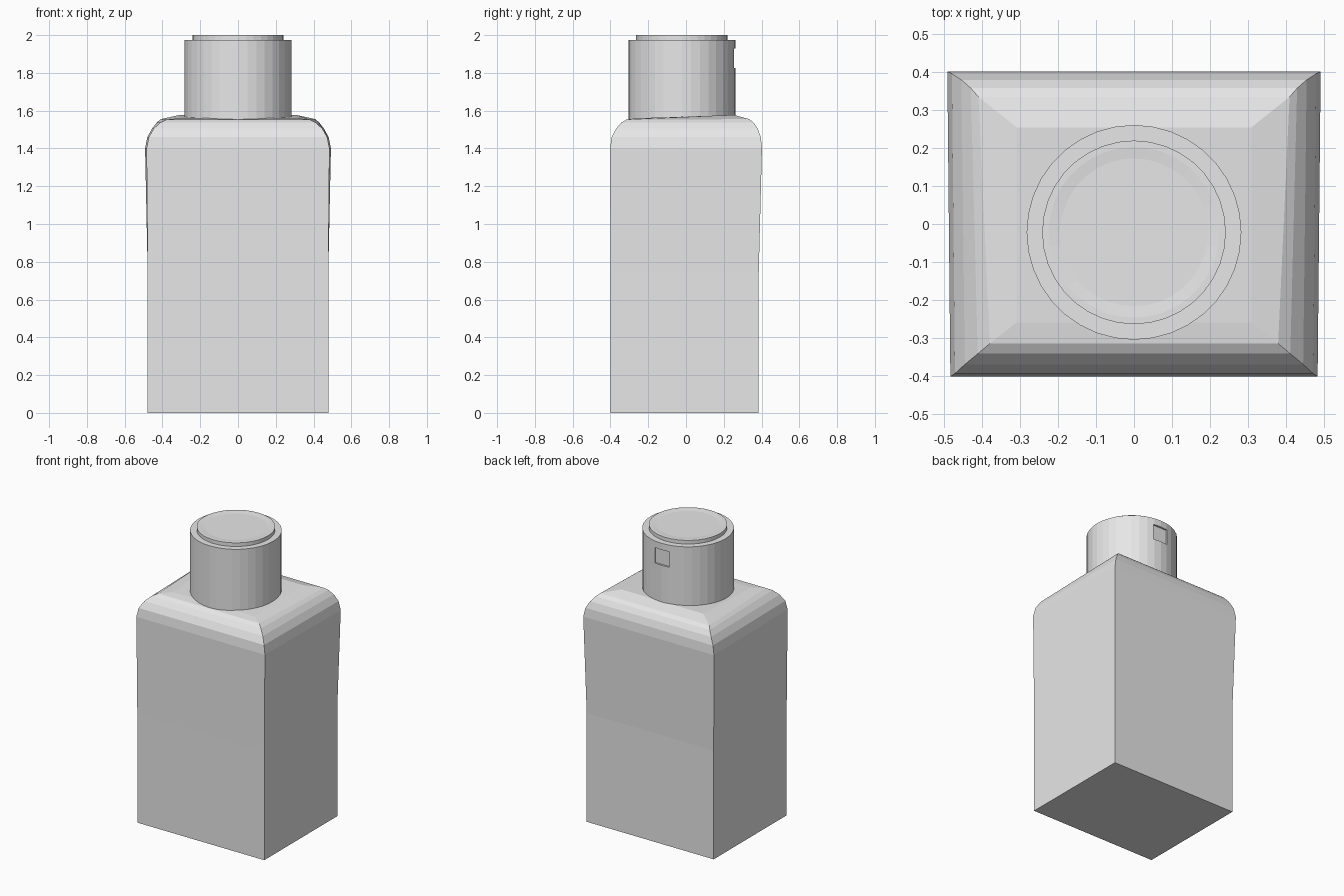
import bpy
import bmesh
from math import cos, sin, tau

cube = bpy.data.objects.get("Cube")
if cube:
    bpy.data.objects.remove(cube, do_unlink=True)

grey = bpy.data.materials.new("light grey plastic")
grey.use_nodes = True
grey.diffuse_color = (0.8, 0.8, 0.8, 1)
grey.node_tree.nodes["Principled BSDF"].inputs["Base Color"].default_value = (0.8, 0.8, 0.8, 1)


def loft(name, rings):
    """Skin a stack of equal-length rings and close both ends."""
    bm = bmesh.new()
    loops = [[bm.verts.new(p) for p in ring] for ring in rings]
    n = len(loops[0])
    for low, high in zip(loops, loops[1:]):
        for i in range(n):
            j = (i + 1) % n
            bm.faces.new((low[i], low[j], high[j], high[i]))
    bm.faces.new(loops[0][::-1])
    bm.faces.new(loops[-1])
    bmesh.ops.recalc_face_normals(bm, faces=bm.faces)
    mesh = bpy.data.meshes.new(name)
    bm.to_mesh(mesh)
    bm.free()
    mesh.materials.append(grey)
    ob = bpy.data.objects.new(name, mesh)
    bpy.context.collection.objects.link(ob)
    return ob


def turned(name, profile, y=-0.022, sides=36):
    """Lathe a (radius, height) profile around the cap axis."""
    return loft(name, [[(r * cos(tau * i / sides), y + r * sin(tau * i / sides), z)
                        for i in range(sides)] for r, z in profile])


# Bottle body: front half-width, front y, front z, back half-width, back y, back z
sections = [
    (0.478, -0.40, 0.00, 0.478, 0.385, 0.00),
    (0.478, -0.40, 0.74, 0.478, 0.385, 0.74),
    (0.484, -0.402, 1.40, 0.492, 0.402, 1.40),
    (0.472, -0.394, 1.46, 0.480, 0.396, 1.46),
    (0.446, -0.370, 1.505, 0.455, 0.380, 1.505),
    (0.412, -0.342, 1.537, 0.430, 0.358, 1.537),
    (0.380, -0.315, 1.553, 0.410, 0.335, 1.555),
    (0.310, -0.260, 1.560, 0.310, 0.255, 1.577),
]
loft("bottle_body", [[(-a, y0, z0), (a, y0, z0), (b, y1, z1), (-b, y1, z1)]
                     for a, y0, z0, b, y1, z1 in sections])

# Cap collar with a shallow latch recess at the back
cap = turned("cap", [(0.283, 1.545), (0.283, 1.975)])
cutter = loft("latch_cutter", [[(-0.055, 0.247, z), (0.055, 0.247, z),
                                (0.055, 0.30, z), (-0.055, 0.30, z)] for z in (1.825, 1.93)])
cutter.hide_render = True
cutter.hide_viewport = True
cut = cap.modifiers.new("latch_recess", "BOOLEAN")
cut.operation = "DIFFERENCE"
cut.object = cutter
cut.solver = "EXACT"

# Push disc with a slightly dished top
turned("cap_disc", [(0.242, 1.96), (0.242, 2.0), (0.225, 2.0), (0.195, 1.997)])
